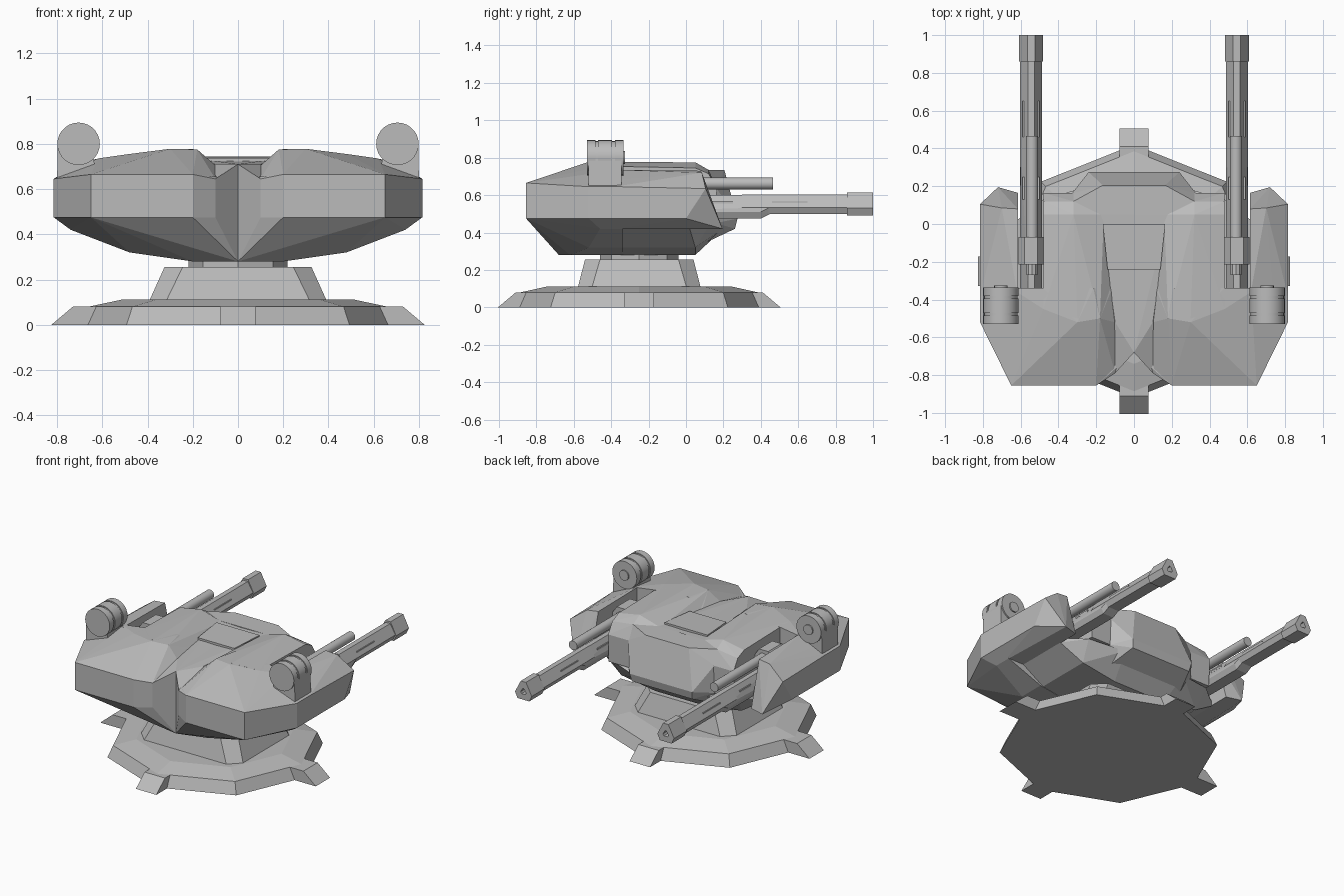
import bpy, bmesh, math
from mathutils import Vector, Matrix

if "Cube" in bpy.data.objects:
    bpy.data.objects.remove(bpy.data.objects["Cube"])

grey = bpy.data.materials.new("plain grey")
grey.diffuse_color = (0.5, 0.5, 0.5, 1)
grey.use_nodes = True
grey.node_tree.nodes["Principled BSDF"].inputs["Base Color"].default_value = grey.diffuse_color
CY = -0.25  # centre of the pedestal along y


def finish(name, bm):
    bmesh.ops.dissolve_limit(bm, angle_limit=0.02, verts=bm.verts, edges=bm.edges)
    bmesh.ops.recalc_face_normals(bm, faces=bm.faces)
    me = bpy.data.meshes.new(name)
    bm.to_mesh(me)
    bm.free()
    me.materials.append(grey)
    ob = bpy.data.objects.new(name, me)
    bpy.context.collection.objects.link(ob)
    return ob


def hull(name, pts):
    """Faceted solid around a handful of corner points."""
    bm = bmesh.new()
    for p in pts:
        bm.verts.new(p)
    res = bmesh.ops.convex_hull(bm, input=bm.verts)
    junk = {g for k in ("geom_interior", "geom_unused") for g in res[k]
            if isinstance(g, bmesh.types.BMVert)}
    bmesh.ops.delete(bm, geom=list(junk), context='VERTS')
    return finish(name, bm)


def pair(name, pts):
    """Hull on the right side plus its mirror image."""
    hull(name + "_right", pts)
    hull(name + "_left", [(-x, y, z) for x, y, z in pts])


def tube(name, x, z, y0, y1, r, sides=16):
    """Cylinder along y, mirrored to both sides."""
    for side, s in (("right", 1), ("left", -1)):
        bm = bmesh.new()
        m = Matrix.Translation((s * x, (y0 + y1) / 2, z)) @ Matrix.Rotation(math.pi / 2, 4, 'X')
        bmesh.ops.create_cone(bm, cap_ends=True, segments=sides, radius1=r, radius2=r,
                              depth=y1 - y0, matrix=m)
        ob = finish(name + "_" + side, bm)
        if sides > 8:
            bpy.context.view_layer.objects.active = ob
            ob.select_set(True)
            bpy.ops.object.shade_smooth_by_angle(angle=math.radians(35))
            ob.select_set(False)


def box(x0, x1, y0, y1, z0, z1):
    return [(x, y, z) for x in (x0, x1) for y in (y0, y1) for z in (z0, z1)]


def ring(r, z):
    return [(1.04 * r * math.cos(k * math.pi / 4), CY + r * math.sin(k * math.pi / 4), z) for k in range(8)]


def chamfered(hx, hy, c, z):
    return [(sx * a, CY + sy * b, z) for sx in (1, -1) for sy in (1, -1)
            for a, b in ((hx, hy - c), (hx - c, hy))]


# ---- base plate with four feet, pedestal and neck
hull("base_plate", ring(0.67, 0) + ring(0.635, 0.08) + ring(0.49, 0.112))
for i, reach in enumerate((0.825, 0.755, 0.825, 0.755)):
    rot = Matrix.Translation((0, CY, 0)) @ Matrix.Rotation(i * math.pi / 2, 4, 'Z')
    prof = ((0.5, 0), (reach, 0), (reach - 0.095, 0.08), (0.5, 0.08))
    hull("base_foot_%d" % (i + 1), [rot @ Vector((r, w, z)) for r, z in prof for w in (-0.078, 0.078)])
hull("pedestal", chamfered(0.395, 0.33, 0.075, 0.1) + chamfered(0.325, 0.29, 0.08, 0.255))
hull("neck", ring(0.21, 0.24) + ring(0.21, 0.31))

# ---- front band: outline seen from above, notched at the centre line
rim = [(0, -0.68), (0.1, -0.79), (0.2, -0.855), (0.65, -0.855), (0.815, -0.52), (0.815, -0.34), (0, -0.34)]
pair("front_band", [(x, y, z) for x, y in rim for z in (0.475, 0.645 if x < 0.15 or x > 0.7 else 0.665)])

# ---- belly below the band
pair("belly_front", [(x, y, 0.475) for x, y in rim] + [
    (0, -0.68, 0.28), (0.2, -0.62, 0.28), (0.28, -0.6, 0.32), (0.48, -0.52, 0.32),
    (0.62, -0.5, 0.42), (0.74, -0.46, 0.42), (0.74, -0.34, 0.42), (0.62, -0.34, 0.42),
    (0.48, -0.34, 0.32), (0.2, -0.34, 0.28), (0, -0.34, 0.28)])
pair("belly_rear", box(0, 0.2, -0.4, 0.05, 0.28, 0.45) + [
    (0.28, -0.4, 0.32), (0.28, 0.05, 0.32), (0.46, -0.4, 0.32), (0.46, 0.05, 0.32),
    (0.62, -0.4, 0.42), (0.62, 0.02, 0.42), (0.62, -0.4, 0.45), (0.62, 0.02, 0.45),
    (0.48, 0.13, 0.45), (0.24, 0.2, 0.42), (0, 0.2, 0.42)])

# ---- raised armour either side of the sunken deck
pair("shoulder", [
    (0.1, -0.79, 0.645), (0.2, -0.855, 0.665), (0.65, -0.855, 0.665), (0.815, -0.52, 0.645),
    (0.815, -0.34, 0.645), (0.1, -0.52, 0.705), (0.18, -0.5, 0.775), (0.3, -0.52, 0.778),
    (0.48, -0.45, 0.755), (0.62, -0.36, 0.735), (0.74, -0.36, 0.68), (0.115, -0.34, 0.712),
    (0.215, -0.34, 0.777), (0.48, -0.34, 0.755), (0.62, -0.34, 0.735),
    (0.1, -0.52, 0.6), (0.48, -0.34, 0.6), (0.12, -0.34, 0.6)])
pair("upper_core", [
    (0.1, -0.52, 0.705), (0.18, -0.5, 0.775), (0.3, -0.5, 0.778), (0.48, -0.45, 0.755),
    (0.16, 0.05, 0.73), (0.32, 0.05, 0.775), (0.48, 0.05, 0.745), (0.32, 0.12, 0.735),
    (0.48, 0.12, 0.715), (0.48, 0.165, 0.64), (0.2, 0.165, 0.64), (0.48, 0.16, 0.45),
    (0.16, 0.16, 0.45), (0.48, -0.45, 0.45), (0.1, -0.52, 0.45)])

# ---- sunken centre deck, rear block and roof hatch
deck = [(0, -0.68, 0.71), (0.1, -0.79, 0.645), (0.1, -0.52, 0.71), (0.18, 0.05, 0.735),
        (0.16, 0.2, 0.735), (0, 0.2, 0.735)]
pair("centre_deck", deck + [(x, y, 0.5) for x, y, z in deck])
pair("rear_block", [
    (0, 0.05, 0.735), (0.25, 0.05, 0.735), (0, 0.205, 0.735), (0.165, 0.205, 0.735),
    (0.32, 0.12, 0.735), (0.33, 0.16, 0.64), (0.33, 0.16, 0.45),
    (0, 0.275, 0.475), (0.24, 0.275, 0.475), (0.23, 0.262, 0.42), (0, 0.262, 0.42),
    (0, 0.05, 0.32), (0.3, 0.05, 0.32)])
hull("roof_hatch", [(s * x, y, z) for s in (1, -1) for x, y, t in ((0.165, 0, 0.745), (0.14, -0.24, 0.738))
                    for z in (0.69, t)])

# ---- side pods outside the guns
pair("side_pod", [
    (0.615, -0.38, 0.735), (0.74, -0.38, 0.68), (0.815, -0.38, 0.645), (0.815, -0.38, 0.475),
    (0.74, -0.38, 0.42), (0.615, -0.38, 0.42), (0.615, 0.08, 0.73), (0.7, 0.085, 0.72),
    (0.815, 0.105, 0.635), (0.815, 0.0, 0.475), (0.72, 0.195, 0.42), (0.615, 0.165, 0.42)])

# ---- drums on the shoulders, with hubs and mounts
tube("drum", 0.705, 0.8, -0.525, -0.34, 0.088, 28)
for k, (a, b) in enumerate(((-0.53, -0.485), (-0.47, -0.395), (-0.38, -0.335))):
    tube("drum_band_%d" % (k + 1), 0.705, 0.8, a, b, 0.094, 28)
tube("drum_hub", 0.705, 0.8, -0.35, -0.326, 0.035, 16)
pair("drum_mount", [(x, y, z) for y in (-0.52, -0.345)
                    for x, z in ((0.625, 0.64), (0.8, 0.64), (0.797, 0.8), (0.64, 0.75))])


# ---- guns: wedge-shaped section, narrow at the top
GX = 0.545


def wedge(y, half, low, high):
    return [(GX + s * w, y, z) for s in (1, -1)
            for w, z in ((half * 0.7, low), (half, low + 0.035), (half * 0.3, high))]


pair("gun_receiver", wedge(-0.36, 0.058, 0.475, 0.6) + wedge(0.4, 0.058, 0.475, 0.6) + wedge(0.45, 0.055, 0.5, 0.6))
pair("gun_barrel", wedge(0.3, 0.058, 0.5, 0.602) + wedge(0.87, 0.058, 0.5, 0.602))

# muzzle with a small bored opening
bm = bmesh.new()
muzzle = [(0.02, 0.615), (0.064, 0.53), (0.045, 0.49), (-0.045, 0.49), (-0.064, 0.53), (-0.02, 0.615)]
f = bm.faces.new([bm.verts.new((GX + x, 1.0, z)) for x, z in muzzle])
back = bmesh.ops.extrude_face_region(bm, geom=[f])
bmesh.ops.translate(bm, vec=(0, -0.14, 0), verts=[v for v in back["geom"] if isinstance(v, bmesh.types.BMVert)])
front = max(bm.faces, key=lambda q: q.calc_center_median().y)
bmesh.ops.recalc_face_normals(bm, faces=bm.faces)
bmesh.ops.inset_region(bm, faces=[front], thickness=0.01)
for k, v in enumerate(sorted(front.verts, key=lambda v: math.atan2(v.co.z - 0.545, v.co.x - GX))):
    a = math.atan2(v.co.z - 0.545, v.co.x - GX)
    v.co = (GX + 0.022 * math.cos(a), 1.0, 0.545 + 0.022 * math.sin(a))
inner = bmesh.ops.extrude_discrete_faces(bm, faces=[front])["faces"][0]
bmesh.ops.translate(bm, vec=(0, -0.06, 0), verts=inner.verts)
bmesh.ops.remove_doubles(bm, verts=bm.verts, dist=0.0001)
right = finish("muzzle_right", bm)
left = bpy.data.objects.new("muzzle_left", right.data.copy())
left.data.transform(Matrix.Scale(-1, 4, (1, 0, 0)))
left.data.flip_normals()
bpy.context.collection.objects.link(left)

# raised ribs marking the cooling slots on both barrel flanks
for k, (a, b) in enumerate(((0.13, 0.25), (0.46, 0.65))):
    for tag, s in (("outer", 1), ("inner", -1)):
        x = GX + s * 0.037
        pair("slot_%s_%d" % (tag, k + 1), box(x - 0.007, x + 0.007, a, b, 0.555, 0.568))

# upper tube, its clamp block and rear stub
tube("upper_tube", 0.54, 0.662, -0.1, 0.465, 0.032, 14)
tube("tube_stub", 0.54, 0.655, -0.27, -0.2, 0.032, 10)
pair("tube_clamp", [(GX + x, y, z) for y in (-0.215, -0.07) for x, z in
                    ((-0.066, 0.58), (0.066, 0.58), (0.066, 0.67), (-0.066, 0.67), (0.035, 0.715), (-0.035, 0.715))])
